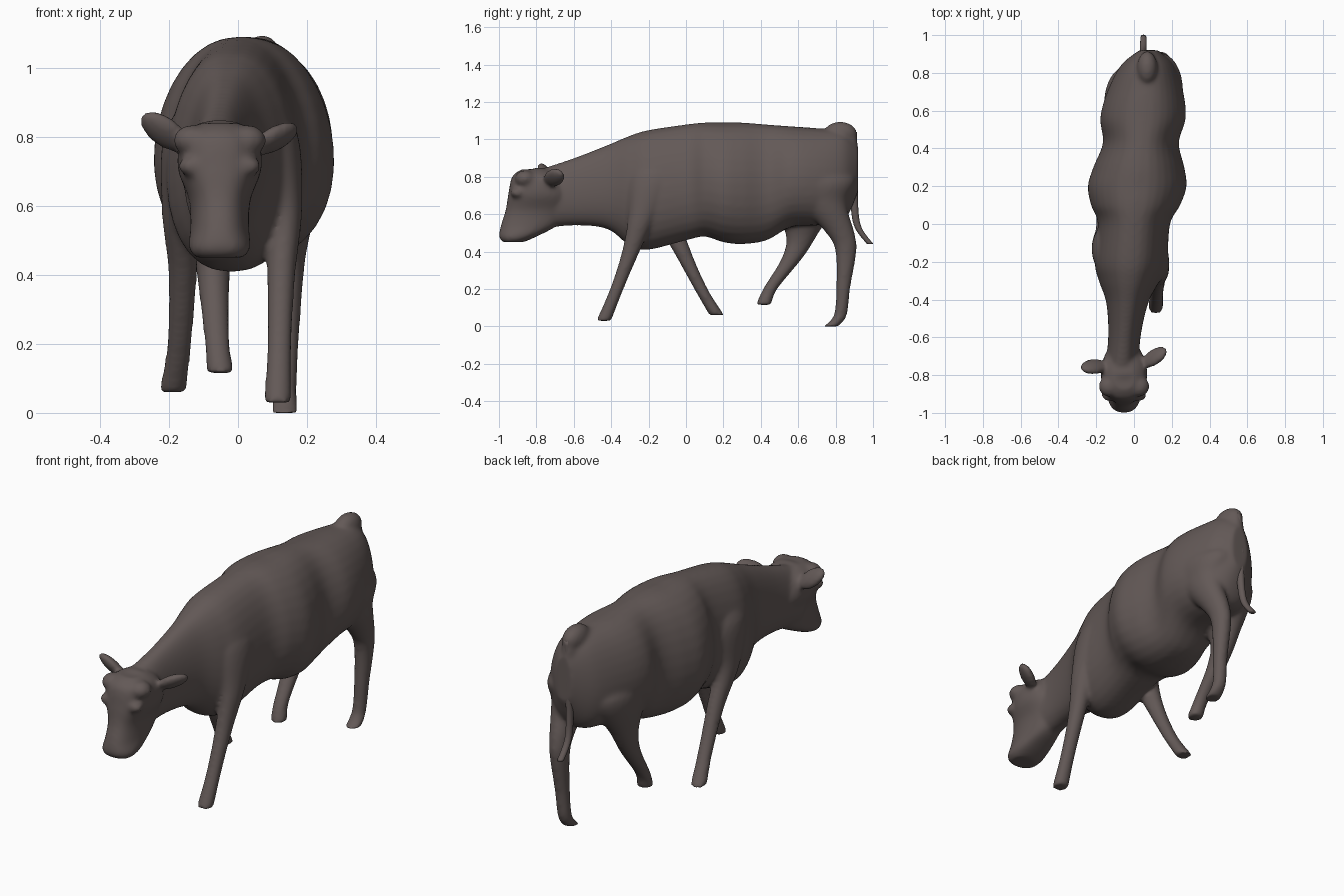
import bpy
import bmesh
from math import sin, cos, pi, copysign
from mathutils import Matrix, Vector

default_cube = bpy.data.objects.get("Cube")
if default_cube:
    bpy.data.objects.remove(default_cube, do_unlink=True)

hide = bpy.data.materials.new("dark brown hide")
hide.use_nodes = True
hide_colour = (0.125, 0.1, 0.095, 1)
hide.diffuse_color = hide_colour
shader = hide.node_tree.nodes["Principled BSDF"]
shader.inputs["Base Color"].default_value = hide_colour


def catmull_rom(before, start, end, after, t):
    """One smooth value between start and end."""
    slope_in, slope_out = (end - before) / 2, (after - start) / 2
    change = end - start
    square = 3 * change - 2 * slope_in - slope_out
    cube = slope_in + slope_out - 2 * change
    return start + t * (slope_in + t * (square + t * cube))


def smooth_sections(sections, steps=6):
    """Fill in cross-sections between the given ones."""
    padded = [sections[0], *sections, sections[-1]]
    filled = []
    for group in zip(padded, padded[1:], padded[2:], padded[3:]):
        for step in range(steps):
            filled.append([catmull_rom(*values, step / steps) for values in zip(*group)])
    return filled + [sections[-1]]


def loft(target, sections, upright_rings=False, pear=0, fullness=1, sides=32):
    """Closed tube through sections of x, y, z, half width and half depth."""
    part = bmesh.new()
    rings = []
    for x, y, z, half_width, half_depth in smooth_sections(sections):
        centre = Vector((x, y, z))
        ring = []
        for k in range(sides):
            angle = 2 * pi * k / sides
            reach = copysign(abs(cos(angle)) ** fullness, cos(angle))
            across = half_width * reach * (1 - pear * sin(angle))
            along = half_depth * sin(angle)
            offset = (across, 0, along) if upright_rings else (across, along, 0)
            ring.append(part.verts.new(centre + Vector(offset)))
        rings.append(ring)
    for first, second in zip(rings, rings[1:]):
        for k in range(sides):
            part.faces.new((first[k - 1], first[k], second[k], second[k - 1]))
    part.faces.new(rings[0])
    part.faces.new(rings[-1])
    bmesh.ops.recalc_face_normals(part, faces=part.faces)
    scratch = bpy.data.meshes.new("scratch")
    part.to_mesh(scratch)
    part.free()
    target.from_mesh(scratch)
    bpy.data.meshes.remove(scratch)


def limb_sections(thickness, flare, joints):
    """Cross-sections through joints that swell towards the top."""
    sections = []
    for x, y, z in joints:
        swell = flare * z ** 3
        sections.append((x, y, z, thickness + swell / 2, thickness + swell))
    return sections


def leg(target, flare, joints):
    """Limb with a muscle closing inside the torso and a wider hoof."""
    thickness, hoof_growth = .035, 1.15
    sections = limb_sections(thickness, flare, joints)
    x, y, z = joints[0]
    closing = (x / 2, y, z + .13, thickness, thickness)
    x, y, z, half_width, half_depth = sections[-1]
    sections[-1] = (x, y, z, half_width * hoof_growth, half_depth * hoof_growth)
    loft(target, [closing, *sections])


def ellipsoid(target, centre, radii, long_axis=(1, 0, 0), flat_axis=(0, 0, 1)):
    """Stretched ball lying along long_axis and flattened towards flat_axis."""
    length = Vector(long_axis).normalized()
    breadth = Vector(flat_axis).cross(length).normalized()
    turn = Matrix((length, breadth, length.cross(breadth))).transposed().to_4x4()
    placement = Matrix.Translation(centre) @ turn @ Matrix.Diagonal((*radii, 1))
    bmesh.ops.create_uvsphere(target, u_segments=24, v_segments=14,
                              radius=1, matrix=placement)


def make_object(source, name):
    """Turn a bmesh into a smooth-shaded object with the hide material."""
    mesh = bpy.data.meshes.new(name)
    source.to_mesh(mesh)
    source.free()
    mesh.materials.append(hide)
    for polygon in mesh.polygons:
        polygon.use_smooth = True
    result = bpy.data.objects.new(name, mesh)
    bpy.context.collection.objects.link(result)
    return result


body = bmesh.new()

# Torso and neck from rump to nape: y, half width, top, bottom
torso_profile = [
    (.92, .05, .96, .72),
    (.84, .14, 1.04, .56),
    (.7, .2, 1.06, .54),
    (.56, .225, 1.07, .53),
    (.43, .2, 1.08, .46),
    (.3, .24, 1.09, .44),
    (.2, .26, 1.09, .45),
    (.1, .235, 1.09, .48),
    (0, .19, 1.08, .46),
    (-.2, .19, 1.05, .41),
    (-.3, .16, 1.02, .43),
    (-.42, .11, .97, .52),
    (-.6, .085, .9, .54),
    (-.78, .09, .84, .52),
]
spine_lean = .085
loft(body, [(spine_lean * y, y, (top + bottom) / 2, half_width, (top - bottom) / 2)
            for y, half_width, top, bottom in torso_profile],
     upright_rings=True, pear=.1, fullness=.85)

# Head from muzzle to crown: z, half width, front, back
head_x = -.053
head_profile = [
    (.45, .07, -.98, -.87),
    (.48, .09, -1, -.8),
    (.54, .085, -.99, -.69),
    (.62, .09, -.965, -.64),
    (.71, .122, -.95, -.63),
    (.8, .11, -.93, -.68),
    (.84, .06, -.88, -.73),
]
loft(body, [(head_x, (front + back) / 2, z, half_width, (back - front) / 2)
            for z, half_width, front, back in head_profile], fullness=.8)

# Horn buds, brows and ears on both sides of the slightly turned head
for side in (-1, 1):
    ellipsoid(body, (head_x + side * .08, -.86, .79), (.055, .055, .045))
    ellipsoid(body, (head_x + side * .08, -.9, .715), (.04, .04, .03))
    ear_centre = (head_x + side * .16, -.73 + side * .025, .805 - side * .01)
    ear_direction = (side * .1, .02 + side * .04, .06 - side * .015)
    ellipsoid(body, ear_centre, (.085, .052, .028), ear_direction, (0, .65, .75))

# Crown and the raised tail head running down into the tail
ellipsoid(body, (head_x, -.79, .82), (.08, .04, .03))
ellipsoid(body, (.07, .825, 1.03), (.055, .09, .065))
ellipsoid(body, (.07, .86, .96), (.045, .06, .12))

# Legs in mid stride, each from the top joint down to the hoof
front_flare = .2
hind_flare = .33
leg(body, front_flare, [(.08, -.16, .82), (.13, -.23, .6), (.125, -.295, .4),
                        (.12, -.37, .2), (.115, -.44, .03)])
leg(body, front_flare, [(-.12, -.14, .82), (-.165, -.11, .6), (-.16, -.02, .4),
                        (-.17, .08, .2), (-.19, .165, .06)])
leg(body, hind_flare, [(.13, .7, .8), (.16, .73, .66), (.15, .825, .5),
                       (.145, .855, .4), (.14, .84, .2), (.135, .825, .06),
                       (.137, .775, 0)])
leg(body, hind_flare + .1, [(-.04, .64, .72), (-.07, .62, .5), (-.07, .57, .37),
                            (-.06, .45, .2), (-.05, .415, .115)])

# Fuse the parts into one soft skin
skin = make_object(body, "body")
fuse = skin.modifiers.new("fuse", "REMESH")
fuse.mode = "VOXEL"
fuse.voxel_size = .01
fuse.use_smooth_shade = True
soften = skin.modifiers.new("soften", "SMOOTH")
soften.factor = .5
soften.iterations = 12

# Tail hanging from the tail head, flicked back at the tip
tail = bmesh.new()
loft(tail, limb_sections(.016, .015, [(.07, .88, 1.04), (.06, .895, .85),
                                      (.055, .9, .65), (.05, .92, .53),
                                      (.05, .985, .44)]))
make_object(tail, "tail")
